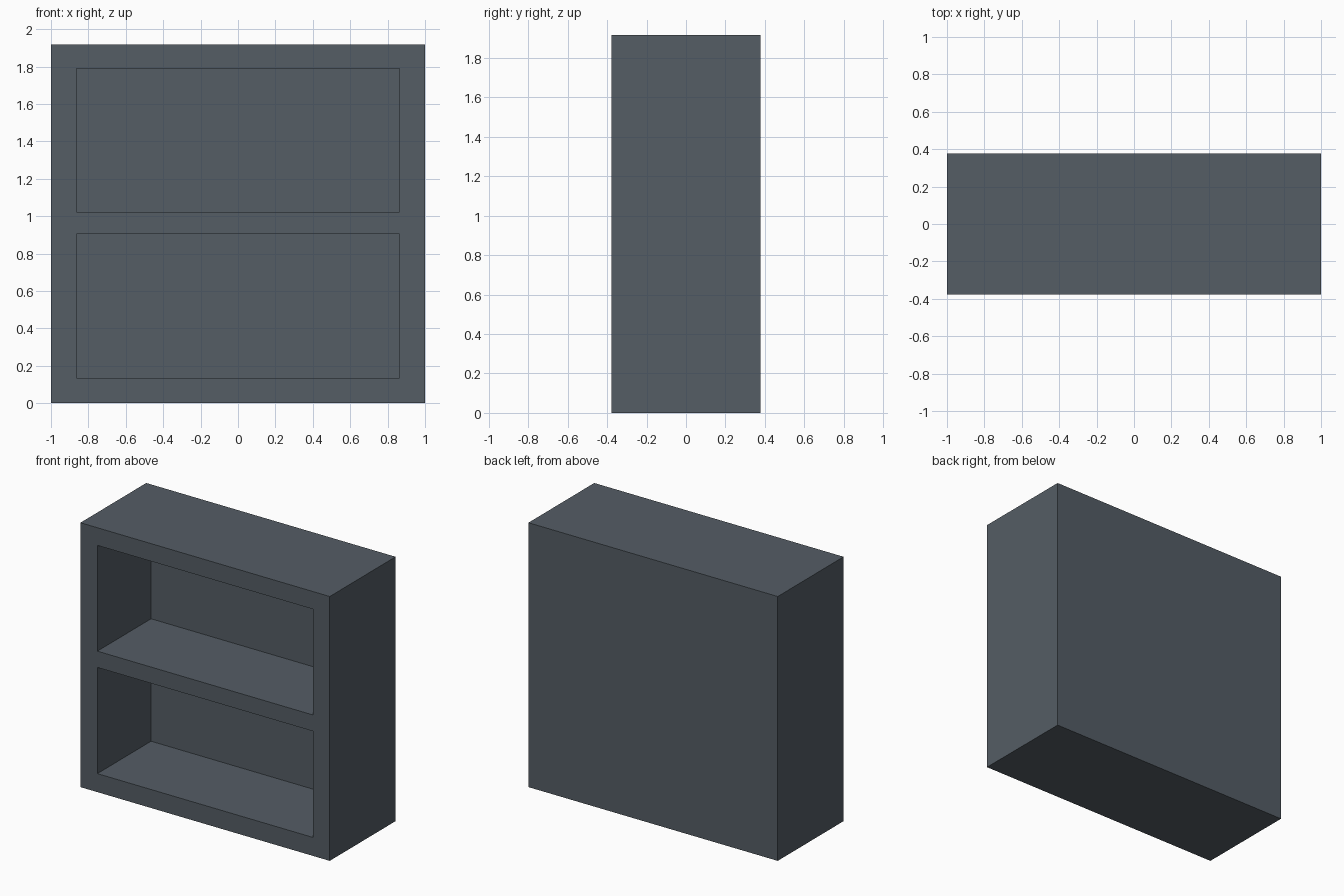
import bpy
import bmesh
from mathutils import Vector

if "Cube" in bpy.data.objects:
    bpy.data.objects.remove(bpy.data.objects["Cube"], do_unlink=True)

# Overall depth, recess depth and the panel lines of the front
HALF_DEPTH = 0.377
RECESS = 0.615
XS = [-1.0, -0.864, 0.864, 1.0]
ZS = [0.0, 0.134, 0.904, 1.022, 1.789, 1.917]

# Slate paint
slate = bpy.data.materials.new("slate_grey")
slate.use_nodes = True
colour = (0.089, 0.109, 0.130, 1.0)
slate.diffuse_color = colour
shader = slate.node_tree.nodes["Principled BSDF"]
shader.inputs["Base Color"].default_value = colour
shader.inputs["Roughness"].default_value = 0.8


def extrude_back(bm, faces, depth):
    """Extrude faces towards the back and drop the originals."""
    result = bmesh.ops.extrude_face_region(bm, geom=faces)
    moved = [g for g in result["geom"] if isinstance(g, bmesh.types.BMVert)]
    bmesh.ops.translate(bm, verts=moved, vec=Vector((0, depth, 0)))


bm = bmesh.new()

# Front face laid out as a frame with two openings
grid = [[bm.verts.new((x, -HALF_DEPTH, z)) for x in XS] for z in ZS]
frame, openings = [], []
for row in range(len(ZS) - 1):
    for col in range(len(XS) - 1):
        face = bm.faces.new((grid[row][col], grid[row][col + 1],
                             grid[row + 1][col + 1], grid[row + 1][col]))
        is_open = col == 1 and row in (1, 3)
        (openings if is_open else frame).append(face)

# Carcass: solid block from the front outline to the back panel
outline = [e for e in bm.edges if e.is_boundary]
sides = bmesh.ops.extrude_edge_only(bm, edges=outline)["geom"]
rear = [g for g in sides if isinstance(g, bmesh.types.BMVert)]
bmesh.ops.translate(bm, verts=rear, vec=Vector((0, 2 * HALF_DEPTH, 0)))
bmesh.ops.contextual_create(bm, geom=[e for e in bm.edges if e.is_boundary])

# Shelf compartments: push the openings into the block
for face in openings:
    extrude_back(bm, [face], RECESS)
leftover = [f for f in openings if f.is_valid and abs(f.calc_center_median().y + HALF_DEPTH) < 0.001]
bmesh.ops.delete(bm, geom=leftover, context="FACES_ONLY")

bmesh.ops.recalc_face_normals(bm, faces=bm.faces)

mesh = bpy.data.meshes.new("shelf_cabinet")
bm.to_mesh(mesh)
bm.free()
mesh.materials.append(slate)
cabinet = bpy.data.objects.new("shelf_cabinet", mesh)
bpy.context.scene.collection.objects.link(cabinet)
